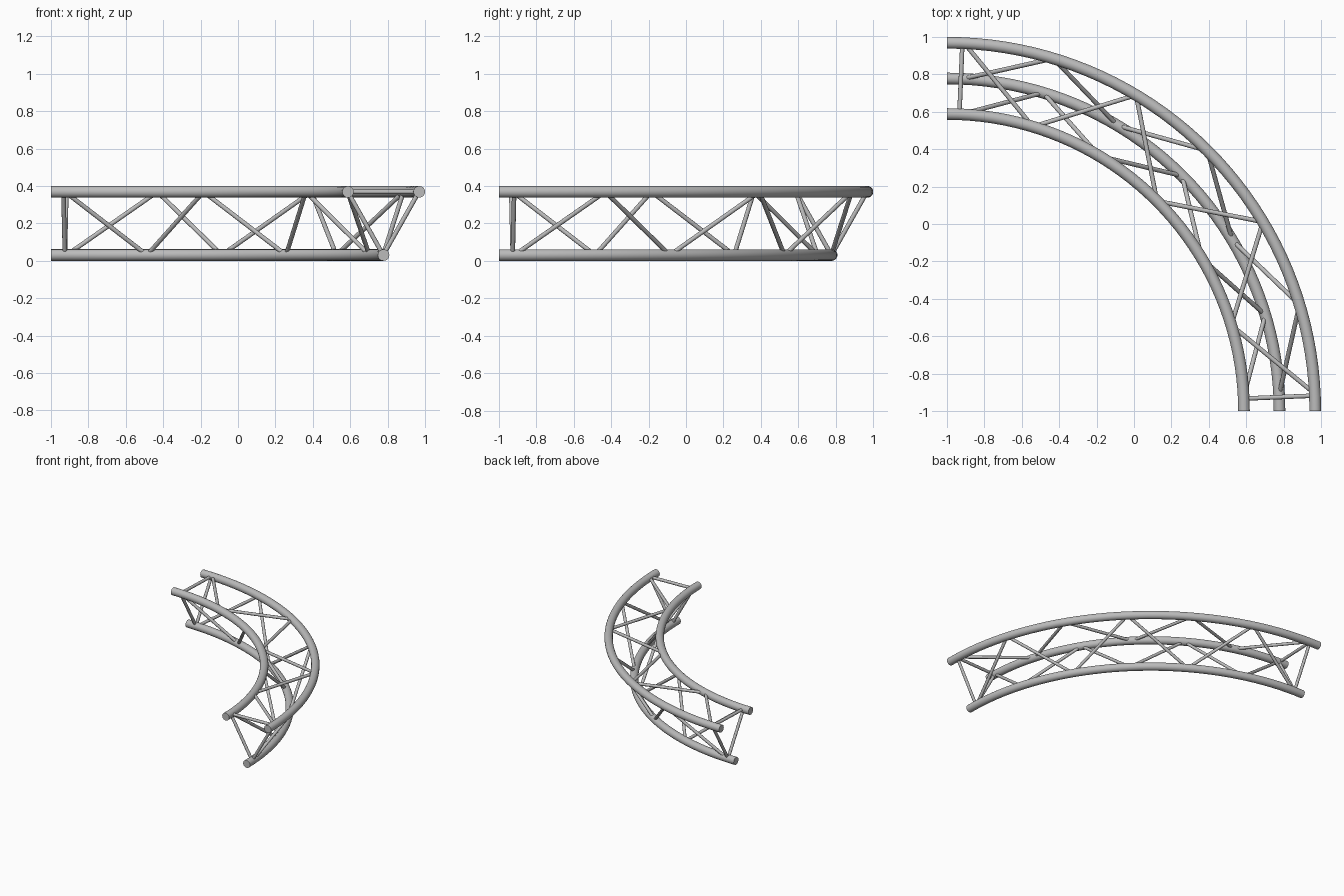
import bpy, bmesh, math
from mathutils import Vector, Matrix

cube = bpy.data.objects.get("Cube")
if cube:
    bpy.data.objects.remove(cube)

CENTRE = Vector((-1, -1, 0))      # middle of the quarter circle
TUBE_R, BRACE_R = 0.031, 0.012
# chord name: (bend radius, height)
CHORDS = {
    "outer": (1.969, 0.369),
    "inner": (1.588, 0.369),
    "bottom": (1.778, 0.031),
}

metal = bpy.data.materials.new("light_grey_metal")
colour = (0.5, 0.5, 0.5, 1)
metal.use_nodes = True
metal.diffuse_color = colour
metal.node_tree.nodes["Principled BSDF"].inputs["Base Color"].default_value = colour


def finish(name, bm):
    """Round sides are smooth, end caps stay flat."""
    bmesh.ops.recalc_face_normals(bm, faces=bm.faces)
    for f in bm.faces:
        f.smooth = len(f.verts) == 4
    mesh = bpy.data.meshes.new(name)
    bm.to_mesh(mesh)
    bm.free()
    mesh.materials.append(metal)
    obj = bpy.data.objects.new(name, mesh)
    bpy.context.collection.objects.link(obj)


def node(chord, degrees):
    """Point on a chord's centre line, measured from the back end."""
    radius, z = CHORDS[chord]
    a = math.radians(degrees)
    return CENTRE + Vector((radius * math.sin(a), radius * math.cos(a), z))


def add_rod(bm, a, b):
    d = b - a
    turn = d.to_track_quat('Z', 'Y').to_matrix().to_4x4()
    bmesh.ops.create_cone(bm, cap_ends=True, segments=12, radius1=BRACE_R,
                          radius2=BRACE_R, depth=d.length,
                          matrix=Matrix.Translation((a + b) / 2) @ turn)


# Main curved tubes: a circle swept through a quarter turn
for chord in CHORDS:
    bm = bmesh.new()
    place = Matrix.Translation(node(chord, 0)) @ Matrix.Rotation(math.pi / 2, 4, 'Y')
    bmesh.ops.create_circle(bm, segments=20, radius=TUBE_R, matrix=place)
    bmesh.ops.spin(bm, geom=bm.verts[:] + bm.edges[:], cent=CENTRE,
                   axis=(0, 0, 1), angle=-math.pi / 2, steps=40)
    bmesh.ops.holes_fill(bm, edges=[e for e in bm.edges if e.is_boundary], sides=0)
    finish(chord + "_tube", bm)

# Zigzag bracing on the three sides, with a straight brace at each end
STEP = 14.1
for first, second in (("outer", "inner"), ("bottom", "outer"), ("inner", "bottom")):
    bm = bmesh.new()
    points = [node((first, second)[i % 2], 45 + (i - 3) * STEP) for i in range(7)]
    for a, b in zip(points, points[1:]):
        add_rod(bm, a, b)
    for end in (2.4, 87.6):
        add_rod(bm, node(first, end), node(second, end))
    finish(f"{first}_to_{second}_braces", bm)
